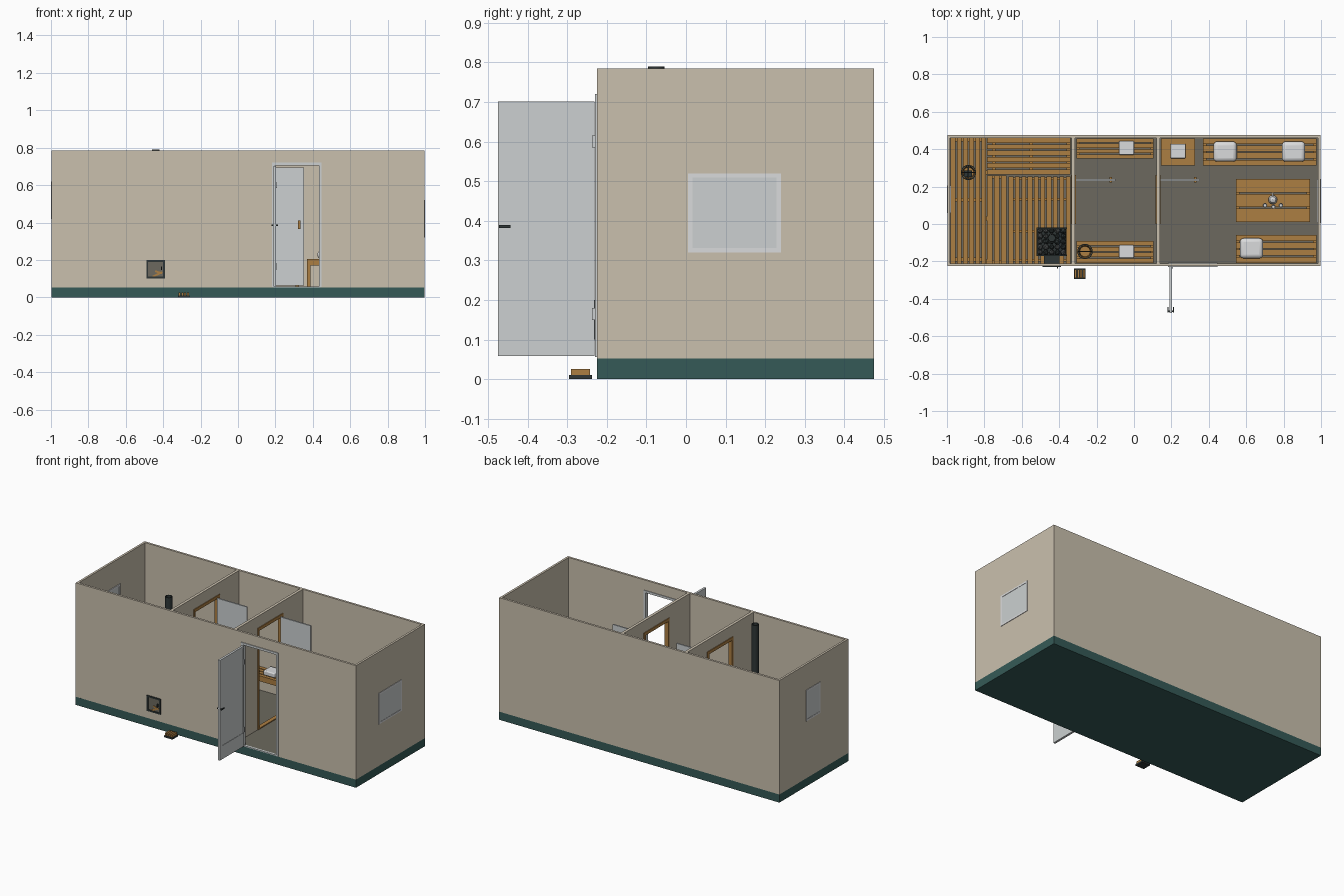
import bpy, math, random
from mathutils import Vector

if "Cube" in bpy.data.objects:
    bpy.data.objects.remove(bpy.data.objects["Cube"])
random.seed(4)


def srgb(r, g, b):
    return tuple((c / 255 / 12.92) if c < 10 else ((c / 255 + 0.055) / 1.055) ** 2.4 for c in (r, g, b)) + (1,)


def material(name, *rgb):
    m = bpy.data.materials.new(name)
    m.diffuse_color = srgb(*rgb)
    m.use_nodes = True
    m.node_tree.nodes["Principled BSDF"].inputs["Base Color"].default_value = m.diffuse_color
    return m


WALL = material("beige wall", 202, 192, 174)
BASE = material("dark teal", 53, 90, 87)
WOOD = material("warm wood", 172, 126, 66)
DARK = material("stove iron", 46, 54, 54)
FLOOR = material("grey floor", 108, 105, 94)
WHITE = material("white fabric", 218, 219, 220)
DOOR = material("pale grey", 204, 208, 209)
STONE = material("stone grey", 78, 82, 82)


def boxes(name, mat, items):
    """One object from boxes given as (x0, x1, y0, y1, z0, z1)."""
    verts, faces = [], []
    for x0, x1, y0, y1, z0, z1 in items:
        n = len(verts)
        verts += [(x, y, z) for z in (z0, z1) for x, y in ((x0, y0), (x1, y0), (x1, y1), (x0, y1))]
        faces += [[n + i for i in f] for f in ((3, 2, 1, 0), (4, 5, 6, 7), (0, 1, 5, 4),
                                               (1, 2, 6, 5), (2, 3, 7, 6), (3, 0, 4, 7))]
    me = bpy.data.meshes.new(name)
    me.from_pydata(verts, [], faces)
    me.materials.append(mat)
    ob = bpy.data.objects.new(name, me)
    bpy.context.collection.objects.link(ob)
    return ob


def active(ob):
    bpy.ops.object.select_all(action='DESELECT')
    ob.select_set(True)
    bpy.context.view_layer.objects.active = ob


def cut(ob, *items):
    """Remove box-shaped openings."""
    for it in items:
        c = boxes("cutter", WALL, [it])
        c.hide_render = True
        m = ob.modifiers.new("opening", 'BOOLEAN')
        m.operation, m.solver, m.object = 'DIFFERENCE', 'EXACT', c
        active(ob)
        bpy.ops.object.modifier_apply(modifier=m.name)
        bpy.data.objects.remove(c)


def lathe(name, mat, x, y, profile, seg=20):
    """Turned shape from (radius, z) points."""
    verts = [(x + r * math.cos(2 * math.pi * i / seg), y + r * math.sin(2 * math.pi * i / seg), z)
             for r, z in profile for i in range(seg)]
    faces = [(k * seg + i, k * seg + (i + 1) % seg, (k + 1) * seg + (i + 1) % seg, (k + 1) * seg + i)
             for k in range(len(profile) - 1) for i in range(seg)]
    me = bpy.data.meshes.new(name)
    me.from_pydata(verts, [], faces)
    me.materials.append(mat)
    ob = bpy.data.objects.new(name, me)
    bpy.context.collection.objects.link(ob)
    active(ob)
    bpy.ops.object.shade_smooth_by_angle()
    return ob


def slats(x0, x1, y0, y1, z0, z1, n, along, gap=0.007):
    """Row of n boards running along 'x' or 'y'."""
    a, b = (y0, y1) if along == 'x' else (x0, x1)
    w = (b - a + gap) / n
    runs = [(a + i * w, a + (i + 1) * w - gap) for i in range(n)]
    return [(x0, x1, p, q, z0, z1) if along == 'x' else (p, q, y0, y1, z0, z1) for p, q in runs]


def bench(name, x0, x1, y0, y1, top, n, along='x'):
    t = 0.016
    parts = slats(x0, x1, y0, y1, top - t, top, n, along)
    for x in (x0, x1 - 0.018):
        parts += [(x, x + 0.018, y, y + 0.018, Z, top - t) for y in (y0, y1 - 0.018)]
        parts.append((x, x + 0.018, y0 + 0.018, y1 - 0.018, top - 2.2 * t, top - t))
    for y in (y0, y1 - 0.018):
        parts.append((x0 + 0.018, x1 - 0.018, y, y + 0.018, top - 2.2 * t, top - t))
    return boxes(name, WOOD, parts)


def soft(name, x, y, z, sx, sy, sz, r):
    ob = boxes(name, WHITE, [(x - sx / 2, x + sx / 2, y - sy / 2, y + sy / 2, z, z + sz)])
    m = ob.modifiers.new("round", 'BEVEL')
    m.width, m.segments = r, 4
    active(ob)
    bpy.ops.object.shade_smooth_by_angle(angle=math.radians(50))


X, Y0, Y1, T, Z, H = 0.997, -0.225, 0.475, 0.014, 0.056, 0.785

# Base, floor and outer walls
boxes("base", BASE, [(-X, X, Y0, Y1, 0, 0.052)])
boxes("floor", FLOOR, [(-X + T, X - T, Y0 + T, Y1 - T, 0.05, Z)])
shell = boxes("outer_walls", WALL, [(-X, X, Y0, Y1, 0.052, H)])
cut(shell, (-X + T, X - T, Y0 + T, Y1 - T, 0, 1), (0.19, 0.44, -0.3, -0.15, 0.04, 0.71),
    (-0.485, -0.395, -0.3, -0.15, 0.105, 0.195))

# Partitions with doorways, wooden frames and open inner doors
for i, x in enumerate((-0.333, 0.12)):
    p = boxes(f"partition_{i}", WALL, [(x, x + 0.018, Y0 + T, Y1 - T, Z, H)])
    cut(p, (x - 0.1, x + 0.1, 0.01, 0.255, 0, 0.70))
    a, b = x - 0.004, x + 0.022
    boxes(f"inner_door_frame_{i}", WOOD, [(a, b, 0.0, 0.014, Z, 0.71), (a, b, 0.243, 0.262, Z, 0.71),
                                          (a, b, 0.014, 0.243, 0.69, 0.71), (a, b, 0.014, 0.243, Z, 0.062)])
    boxes(f"inner_door_{i}", DOOR, [(b, b + 0.212, 0.231, 0.240, 0.062, 0.695)])
    boxes(f"inner_door_handle_{i}", WOOD, [(b + 0.18, b + 0.193, y, y + 0.01, 0.365, 0.41) for y in (0.221, 0.240)])

# Front door frame and open door with raised border
boxes("front_door_frame", DOOR, [(0.183, 0.197, -0.230, -0.207, Z, 0.72), (0.433, 0.447, -0.230, -0.207, Z, 0.72),
                                 (0.197, 0.433, -0.230, -0.207, 0.706, 0.72), (0.19, 0.44, -0.225, -0.211, 0.05, 0.058)])
boxes("front_door", DOOR, [(0.192, 0.202, -0.475, -0.231, 0.058, 0.702)])
rim = []
for x in (0.190, 0.202):
    rim += [(x, x + 0.002, -0.475, -0.46, 0.058, 0.702), (x, x + 0.002, -0.237, -0.231, 0.058, 0.702),
            (x, x + 0.002, -0.46, -0.237, 0.69, 0.702), (x, x + 0.002, -0.46, -0.237, 0.058, 0.145)]
boxes("front_door_border", DOOR, rim)
boxes("front_door_hinges", DOOR, [(0.198, 0.208, -0.238, -0.228, z, z + 0.03) for z in (0.15, 0.585)])
boxes("front_door_handle", DARK, [(0.182, 0.212, -0.47, -0.463, 0.382, 0.389)]
      + [(x, x + 0.005, -0.472, -0.443, 0.382, 0.389) for x in (0.180, 0.209)])

# End wall windows
for side, y0, y1, z0, z1 in ((1, 0.005, 0.24, 0.32, 0.52), (-1, 0.06, 0.205, 0.42, 0.62)):
    def span(a, b):
        return (a, b) if side > 0 else (-b, -a)
    px, fx, f = span(0.981, 0.998), span(0.978, 1.0), 0.011
    boxes("window_pane", DOOR, [(*px, y0 + f, y1 - f, z0 + f, z1 - f)])
    boxes("window_frame", WHITE, [(*fx, y0, y1, z0, z0 + f), (*fx, y0, y1, z1 - f, z1),
                                  (*fx, y0, y0 + f, z0 + f, z1 - f), (*fx, y1 - f, y1, z0 + f, z1 - f)])

# Steam room benches and slatted floor
boxes("upper_bench", WOOD, slats(-0.98, -0.79, -0.21, 0.46, 0.31, 0.33, 6, 'y')
      + slats(-0.785, -0.34, 0.265, 0.46, 0.31, 0.33, 6, 'x')
      + [(-0.80, -0.785, y, y + 0.02, Z, 0.31) for y in (-0.21, 0.02, 0.265)]
      + [(-0.36, -0.34, y, y + 0.02, Z, 0.31) for y in (0.265, 0.44)]
      + [(-0.98, -0.79, y, y + 0.02, 0.285, 0.31) for y in (-0.2, 0.12, 0.44)]
      + [(x, x + 0.02, 0.265, 0.46, 0.285, 0.31) for x in (-0.76, -0.56, -0.36)])
bench("lower_bench", -0.785, -0.682, -0.21, 0.26, 0.19, 3, 'y')
boxes("slatted_floor", WOOD, slats(-0.67, -0.34, -0.21, 0.255, 0.065, 0.078, 10, 'y', 0.009)
      + [(-0.67, -0.34, y, y + 0.014, Z, 0.065) for y in (-0.20, -0.045, 0.125, 0.235)])

# Stove with stones, chimney and fire door through the front wall
boxes("stove_body", DARK, [(-0.52, -0.36, -0.17, -0.02, 0.085, 0.27), (-0.482, -0.398, -0.222, -0.17, 0.10, 0.20)]
      + [(x, x + 0.012, y, y + 0.012, Z, 0.085) for x in (-0.52, -0.372) for y in (-0.17, -0.032)])
boxes("stone_basket", DARK, [(-0.52, -0.36, y, y + 0.006, z, z + 0.008) for y in (-0.17, -0.026) for z in (0.285, 0.31)]
      + [(x, x + 0.006, -0.164, -0.026, z, z + 0.008) for x in (-0.52, -0.366) for z in (0.285, 0.31)]
      + [(x, x + 0.008, y, y + 0.008, 0.27, 0.32) for x in (-0.521, -0.367) for y in (-0.171, -0.027)])
for i in range(5):
    for j in range(5):
        bpy.ops.mesh.primitive_ico_sphere_add(subdivisions=1, radius=random.uniform(0.014, 0.019), location=(
            -0.502 + i * 0.031, -0.152 + j * 0.029, random.uniform(0.282, 0.30)))
        s = bpy.context.object
        s.name = "stove_stone"
        s.rotation_euler = [random.uniform(0, 3) for _ in range(3)]
        s.data.materials.append(random.choice((DARK, STONE)))
lathe("chimney", DARK, -0.44, -0.075, [(0.0, 0.26), (0.021, 0.26), (0.021, 0.79), (0.017, 0.79), (0.017, 0.4), (0, 0.4)])
boxes("fire_door_frame", DARK, [(-0.49, -0.48, -0.231, -0.21, 0.10, 0.20), (-0.40, -0.39, -0.231, -0.21, 0.10, 0.20),
                                (-0.48, -0.40, -0.231, -0.21, 0.10, 0.11), (-0.48, -0.40, -0.231, -0.21, 0.19, 0.20)])
boxes("fire_door_pane", FLOOR, [(-0.48, -0.40, -0.226, -0.221, 0.11, 0.19)])
for a, x, z, w in ((0.45, -0.43, 0.123, 0.028), (-0.3, -0.425, 0.134, 0.02)):
    log = boxes("firewood", WOOD, [(-w, w, -0.003, 0, -0.005, 0.005)])
    log.location, log.rotation_euler = (x, -0.2255, z), (0, -a, 0)
boxes("fire_door_handle", DARK, [(-0.412, -0.406, -0.239, -0.228, 0.145, 0.165)])

# Outside foot step
boxes("step_base", DARK, [(-0.32, -0.26, -0.295, -0.237, 0, 0.011)])
boxes("step_slats", WOOD, slats(-0.317, -0.263, -0.29, -0.242, 0.011, 0.026, 4, 'y', 0.004))

# Buckets with hoops and handles
for bx, by, bz in ((-0.885, 0.275, 0.331), (-0.262, -0.147, 0.211)):
    lathe("bucket", WOOD, bx, by, [(0, bz), (0.03, bz), (0.038, bz + 0.06), (0.034, bz + 0.06), (0.028, bz + 0.01), (0, bz + 0.01)])
    for r, z in ((0.033, 0.012), (0.038, 0.052)):
        lathe("bucket_hoop", DARK, bx, by, [(r - 0.006, bz + z), (r + 0.002, bz + z), (r + 0.003, bz + z + 0.01), (r - 0.003, bz + z + 0.01)])
    boxes("bucket_handle", DARK, [(bx - 0.04, bx + 0.04, by - 0.003, by + 0.003, bz + 0.085, bz + 0.09)]
          + [(x, x + 0.004, by - 0.003, by + 0.003, bz + 0.045, bz + 0.086) for x in (bx - 0.041, bx + 0.037)])
boxes("ladle", DARK, [(-0.89, -0.882, 0.235, 0.31, 0.365, 0.372), (-0.91, -0.865, 0.25, 0.285, 0.345, 0.36)])

# Changing room benches with towels
bench("back_changing_bench", -0.308, 0.105, 0.35, 0.458, 0.21, 4)
bench("front_changing_bench", -0.308, 0.105, -0.208, -0.092, 0.21, 4)
soft("back_towel", -0.04, 0.407, 0.21, 0.08, 0.075, 0.03, 0.006)
soft("front_towel", -0.04, -0.147, 0.21, 0.08, 0.07, 0.03, 0.006)

# Lounge benches, cushions, side stand and table
bench("back_lounge_bench", 0.37, 0.975, 0.312, 0.458, 0.205, 4)
bench("front_lounge_bench", 0.545, 0.975, -0.208, -0.06, 0.205, 4)
for x, y in ((0.487, 0.387), (0.853, 0.387), (0.628, -0.13)):
    soft("cushion", x, y, 0.205, 0.125, 0.108, 0.045, 0.021)
bench("side_stand", 0.145, 0.325, 0.312, 0.458, 0.25, 1)
soft("folded_towel", 0.235, 0.39, 0.25, 0.082, 0.078, 0.03, 0.005)
bench("table", 0.545, 0.94, 0.012, 0.24, 0.295, 3)
lathe("teapot", WHITE, 0.742, 0.13, [(0, 0.295), (0.016, 0.295), (0.024, 0.312), (0.016, 0.33), (0.006, 0.334), (0.006, 0.34), (0, 0.342)])
boxes("teapot_spout", WHITE, [(0.738, 0.746, 0.15, 0.168, 0.31, 0.322)])
for x, y in ((0.70, 0.10), (0.745, 0.092), (0.785, 0.1)):
    lathe("cup", WHITE, x, y, [(0, 0.295), (0.009, 0.295), (0.012, 0.315), (0.01, 0.315), (0.008, 0.299), (0, 0.299)], 14)
